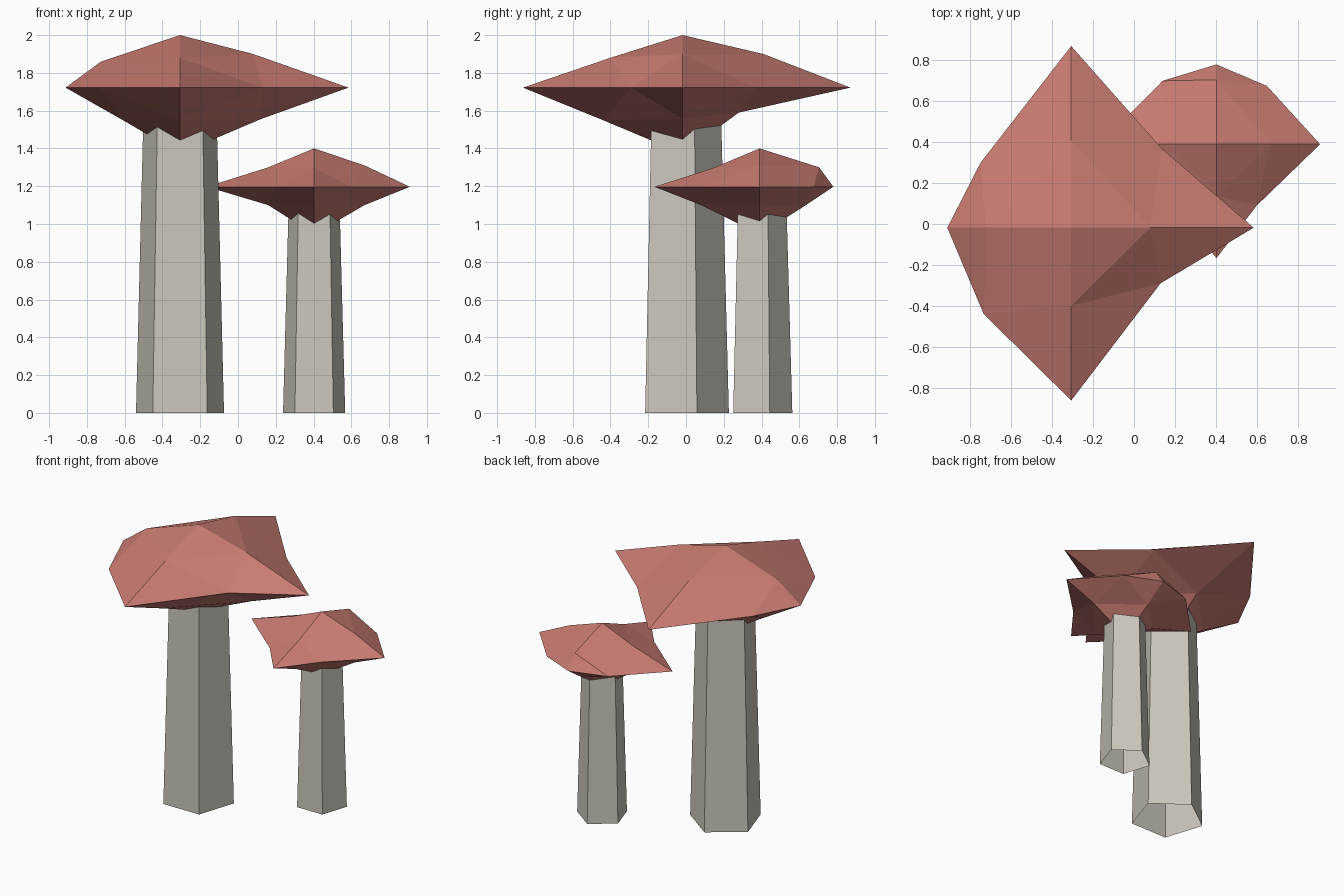
import bpy, bmesh, math

if "Cube" in bpy.data.objects:
    bpy.data.objects.remove(bpy.data.objects["Cube"])


def material(name, rgb):
    m = bpy.data.materials.new(name)
    m.diffuse_color = (*rgb, 1)
    m.use_nodes = True
    m.node_tree.nodes["Principled BSDF"].inputs["Base Color"].default_value = m.diffuse_color
    return m


CAP = material("cap_red", (0.58, 0.20, 0.17))
STEM = material("stem_stone", (0.60, 0.57, 0.50))


def finish(bm, name, mat):
    bmesh.ops.recalc_face_normals(bm, faces=bm.faces)
    me = bpy.data.meshes.new(name)
    bm.to_mesh(me)
    bm.free()
    ob = bpy.data.objects.new(name, me)
    bpy.context.collection.objects.link(ob)
    me.materials.append(mat)


# Open five-sided tapering stem, one corner facing the back
def stem(name, cx, cy, r0, r1, h):
    bm = bmesh.new()
    rings = []
    for r, z in ((r0, 0), (r1, h)):
        angles = [math.radians(90 + 72 * i) for i in range(5)]
        rings.append([bm.verts.new((cx + r * math.cos(a), cy + r * math.sin(a), z)) for a in angles])
    low, top = rings
    for i in range(5):
        j = (i + 1) % 5
        bm.faces.new((low[i], low[j], top[j], top[i]))
    finish(bm, name, STEM)


# Irregular octahedral cap, each side split in four.
# Rim: eight points anticlockwise from +x; upper and lower: mid-rib points +x, +y, -x, -y
def cap(name, cx, cy, z, top, bottom, rim, upper, lower):
    bm = bmesh.new()
    ring = [bm.verts.new((x, y, z)) for x, y in rim]
    for apex_z, ribs in ((top, upper), (bottom, lower)):
        apex = bm.verts.new((cx, cy, apex_z))
        mids = [bm.verts.new((p, cy, h) if i % 2 == 0 else (cx, p, h))
                for i, (p, h) in enumerate(ribs)]
        for i in range(4):
            a, b = mids[i], mids[(i + 1) % 4]
            r0, r1, r2 = ring[2 * i], ring[2 * i + 1], ring[(2 * i + 2) % 8]
            for f in ((apex, a, b), (a, r0, r1), (b, r1, r2), (a, r1, b)):
                bm.faces.new(f)
    finish(bm, name, CAP)


# Large mushroom
stem("large_stem", -0.307, -0.018, 0.245, 0.20, 1.72)
cap("large_cap", -0.307, -0.018, 1.722, 2.0, 1.373,
    [(0.585, -0.018), (0.135, 0.37), (-0.307, 0.87), (-0.75, 0.30),
     (-0.913, -0.018), (-0.735, -0.44), (-0.307, -0.863), (0.13, -0.29)],
    [(0.08, 1.90), (0.41, 1.90), (-0.725, 1.86), (-0.40, 1.88)],
    [(0.12, 1.555), (0.28, 1.59), (-0.61, 1.55), (-0.44, 1.55)])

# Small mushroom
stem("small_stem", 0.403, 0.39, 0.173, 0.139, 1.2)
cap("small_cap", 0.403, 0.39, 1.197, 1.40, 0.945,
    [(0.91, 0.39), (0.65, 0.675), (0.403, 0.78), (0.14, 0.70),
     (-0.165, 0.39), (0.20, 0.08), (0.403, -0.167), (0.60, 0.09)],
    [(0.67, 1.31), (0.705, 1.30), (0.16, 1.30), (0.14, 1.295)],
    [(0.67, 1.10), (0.62, 1.09), (0.16, 1.10), (0.08, 1.10)])
